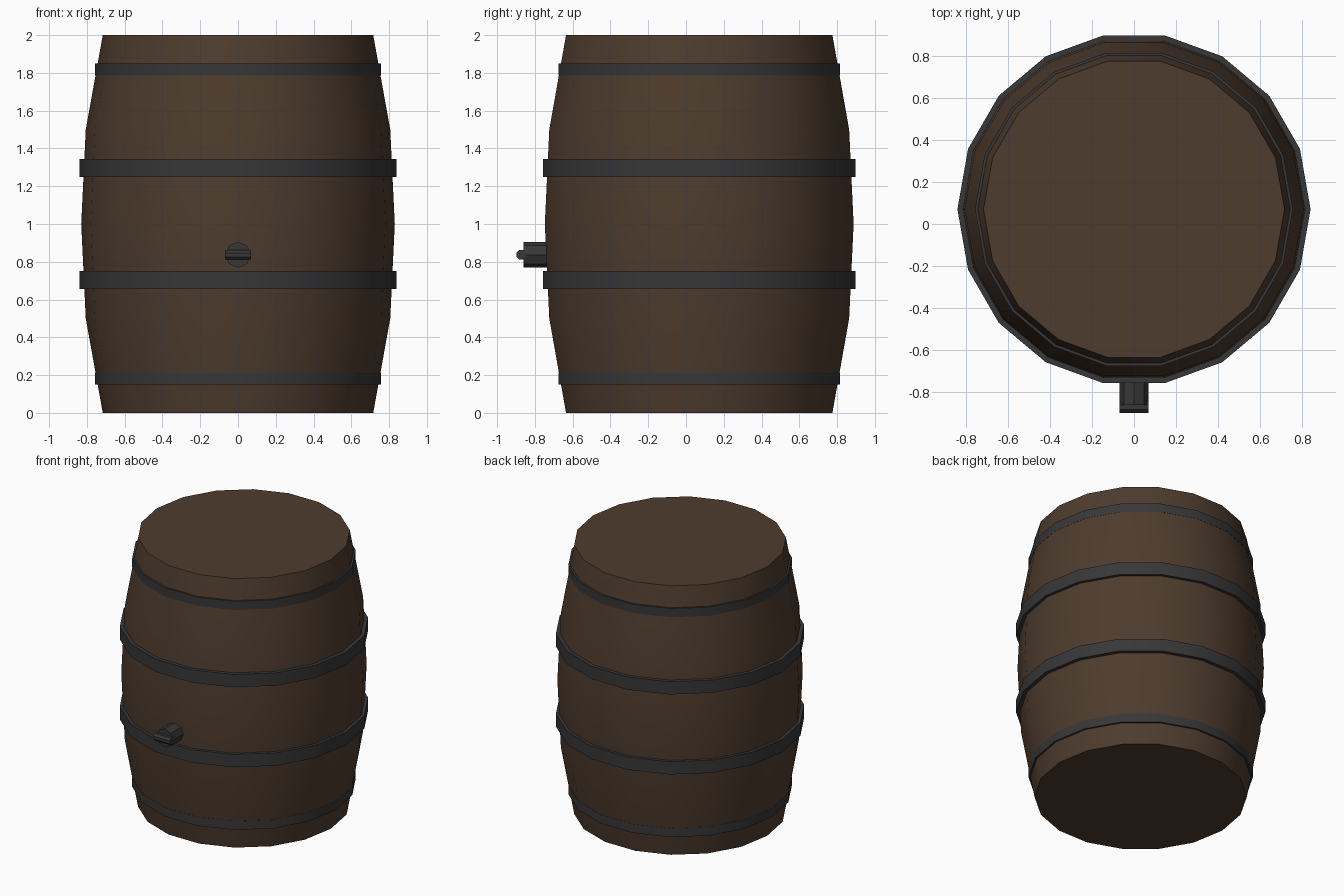
import bpy, bmesh
from math import cos, sin, tau, radians
from mathutils import Matrix

cube = bpy.data.objects.get("Cube")
if cube:
    bpy.data.objects.remove(cube, do_unlink=True)

SIDES = 18
CENTRE_Y = 0.07


def material(name, colour):
    mat = bpy.data.materials.new(name)
    mat.use_nodes = True
    mat.diffuse_color = colour
    bsdf = next(n for n in mat.node_tree.nodes if n.type == 'BSDF_PRINCIPLED')
    bsdf.inputs["Base Color"].default_value = colour
    bsdf.inputs["Roughness"].default_value = 0.8
    return mat


wood = material("dark wood", (0.076, 0.045, 0.027, 1))
iron = material("dark iron", (0.038, 0.038, 0.039, 1))


def finish(name, bm, mat, angle):
    bmesh.ops.recalc_face_normals(bm, faces=bm.faces)
    mesh = bpy.data.meshes.new(name)
    bm.to_mesh(mesh)
    bm.free()
    mesh.materials.append(mat)
    obj = bpy.data.objects.new(name, mesh)
    bpy.context.collection.objects.link(obj)
    bpy.ops.object.select_all(action='DESELECT')
    obj.select_set(True)
    bpy.context.view_layer.objects.active = obj
    bpy.ops.object.shade_smooth_by_angle(angle=radians(angle))
    return obj


def lathe(name, profile, mat, closed):
    """Turn (radius, z) points round the barrel axis; cap the ends or close the loop."""
    bm = bmesh.new()
    rings = [[bm.verts.new((r * cos(tau * i / SIDES),
                            CENTRE_Y + r * sin(tau * i / SIDES), z))
              for i in range(SIDES)] for r, z in profile]
    pairs = list(zip(rings, rings[1:]))
    if closed:
        pairs.append((rings[-1], rings[0]))
    else:
        bm.faces.new(rings[0])
        bm.faces.new(rings[-1])
    for low, high in pairs:
        for i in range(SIDES):
            j = (i + 1) % SIDES
            bm.faces.new((low[i], low[j], high[j], high[i]))
    return finish(name, bm, mat, 30)


def rod(name, sides, radius, length, centre, axis, turn, mat):
    bm = bmesh.new()
    bmesh.ops.create_cone(bm, cap_ends=True, segments=sides, radius1=radius,
                          radius2=radius, depth=length,
                          matrix=Matrix.Translation(centre)
                          @ Matrix.Rotation(radians(90), 4, axis)
                          @ Matrix.Rotation(turn, 4, 'Z'))
    return finish(name, bm, mat, 30)


# Bulging wooden body with flat ends
lathe("barrel_body", [(0.716, 0), (0.806, 0.5), (0.83, 1), (0.806, 1.5), (0.716, 2)],
      wood, False)

# Iron hoops, mirrored about the middle of the barrel
for size, radius, inner, low, high in (("end", 0.756, 0.70, 0.15, 0.215),
                                       ("middle", 0.84, 0.78, 0.655, 0.75)):
    for place, a, b in (("lower", low, high), ("upper", 2 - high, 2 - low)):
        lathe(f"{place}_{size}_hoop",
              [(inner, a), (radius, a), (radius, b), (inner, b)], iron, True)

# Tap on the front: round spout with a cross handle
rod("tap_spout", 8, 0.068, 0.16, (0, -0.78, 0.837), 'X', 0, iron)
rod("tap_handle", 8, 0.028, 0.136, (0, -0.872, 0.837), 'Y', tau / 16, iron)
